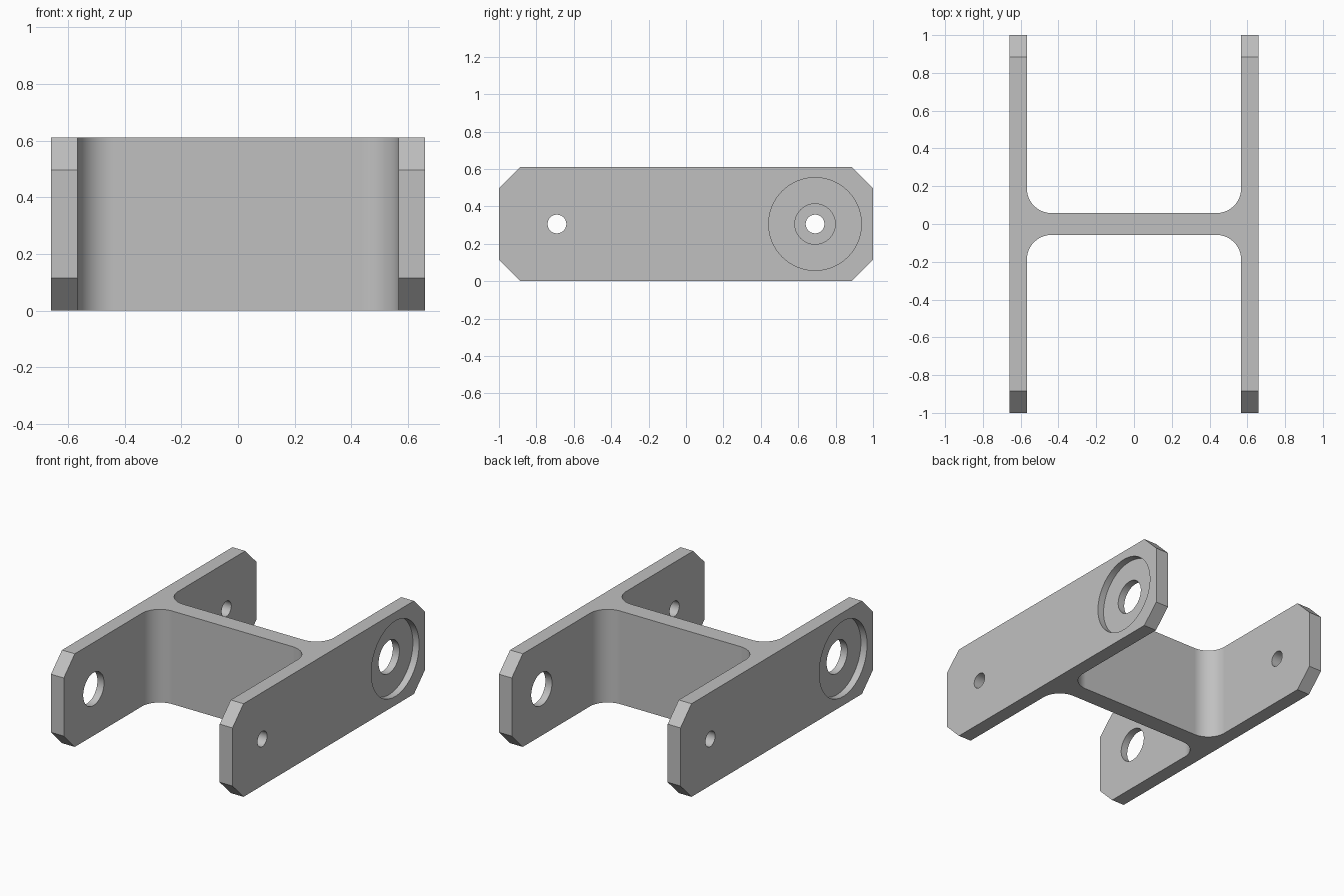
import bpy
import bmesh
from math import cos, sin, pi, radians

cube = bpy.data.objects.get("Cube")
if cube:
    bpy.data.objects.remove(cube, do_unlink=True)

HEIGHT = 0.612          # overall height
OUTER, INNER = 0.66, 0.567   # side plate faces in x
WEB = 0.058             # half thickness of the cross web
FILLET = 0.13
CHAMFER = 0.115
HOLE_Y = 0.69
RECESS = 0.045

grey = bpy.data.materials.new("plain grey")
grey.use_nodes = True
colour = (0.53, 0.53, 0.53, 1)
grey.diffuse_color = colour
grey.node_tree.nodes["Principled BSDF"].inputs["Base Color"].default_value = colour


def prism(name, outline, axis, low, high):
    """Extrude a 2D outline along x (outline in y, z) or z (outline in x, y)."""
    bm = bmesh.new()
    place = (lambda a, b: (low, a, b)) if axis == "x" else (lambda a, b: (a, b, low))
    face = bm.faces.new([bm.verts.new(place(a, b)) for a, b in outline])
    extruded = bmesh.ops.extrude_face_region(bm, geom=[face])["geom"]
    d = high - low
    bmesh.ops.translate(bm, vec=(d, 0, 0) if axis == "x" else (0, 0, d),
                        verts=[g for g in extruded if isinstance(g, bmesh.types.BMVert)])
    bmesh.ops.recalc_face_normals(bm, faces=bm.faces)
    mesh = bpy.data.meshes.new(name)
    bm.to_mesh(mesh)
    bm.free()
    mesh.materials.append(grey)
    obj = bpy.data.objects.new(name, mesh)
    bpy.context.collection.objects.link(obj)
    return obj


def cut(target, tool, operation):
    """Apply a boolean and discard the tool."""
    bpy.context.view_layer.objects.active = target
    mod = target.modifiers.new("cut", "BOOLEAN")
    mod.operation, mod.solver, mod.object = operation, "EXACT", tool
    bpy.ops.object.modifier_apply(modifier=mod.name)
    bpy.data.objects.remove(tool, do_unlink=True)


def circle(y, radius, steps=64):
    return [(y + radius * cos(2 * pi * i / steps),
             HEIGHT / 2 + radius * sin(2 * pi * i / steps)) for i in range(steps)]


# H-shaped plan with filleted inner corners
STEPS = 20
fillet = [(INNER - FILLET + FILLET * cos(t), WEB + FILLET - FILLET * sin(t))
          for t in (pi / 2 * i / STEPS for i in range(STEPS + 1))]
right_side = [(OUTER, 1.1), (INNER, 1.1)] + fillet
back_half = right_side + [(-x, y) for x, y in reversed(right_side)]
plan = back_half + [(-x, -y) for x, y in back_half]
bracket = prism("bracket", plan, "z", -0.1, HEIGHT + 0.1)

# Side silhouette with chamfered corners
c = CHAMFER
corner = [(1, c), (1, HEIGHT - c), (1 - c, HEIGHT)]
side = [(1 - c, 0)] + corner
side += [(-y, z) for y, z in reversed(side)]
cut(bracket, prism("side_silhouette", side, "x", -1, 1), "INTERSECT")

# Each plate: a pin hole, a bearing hole and a recess on its outer face
for s in (1, -1):
    for y, radius, start in ((-HOLE_Y, 0.05, INNER - 0.1),
                             (HOLE_Y, 0.108, INNER - 0.1),
                             (HOLE_Y, 0.248, OUTER - RECESS)):
        ends = sorted((s * start, s * (OUTER + 0.1)))
        cut(bracket, prism("bore", circle(s * y, radius), "x", *ends), "DIFFERENCE")

# Smooth the fillets and bores, keeping flat faces crisp
bpy.ops.object.select_all(action="DESELECT")
bracket.select_set(True)
bpy.context.view_layer.objects.active = bracket
bpy.ops.object.shade_smooth_by_angle(angle=radians(30))
weighted = bracket.modifiers.new("flat face normals", "WEIGHTED_NORMAL")
weighted.keep_sharp = True
